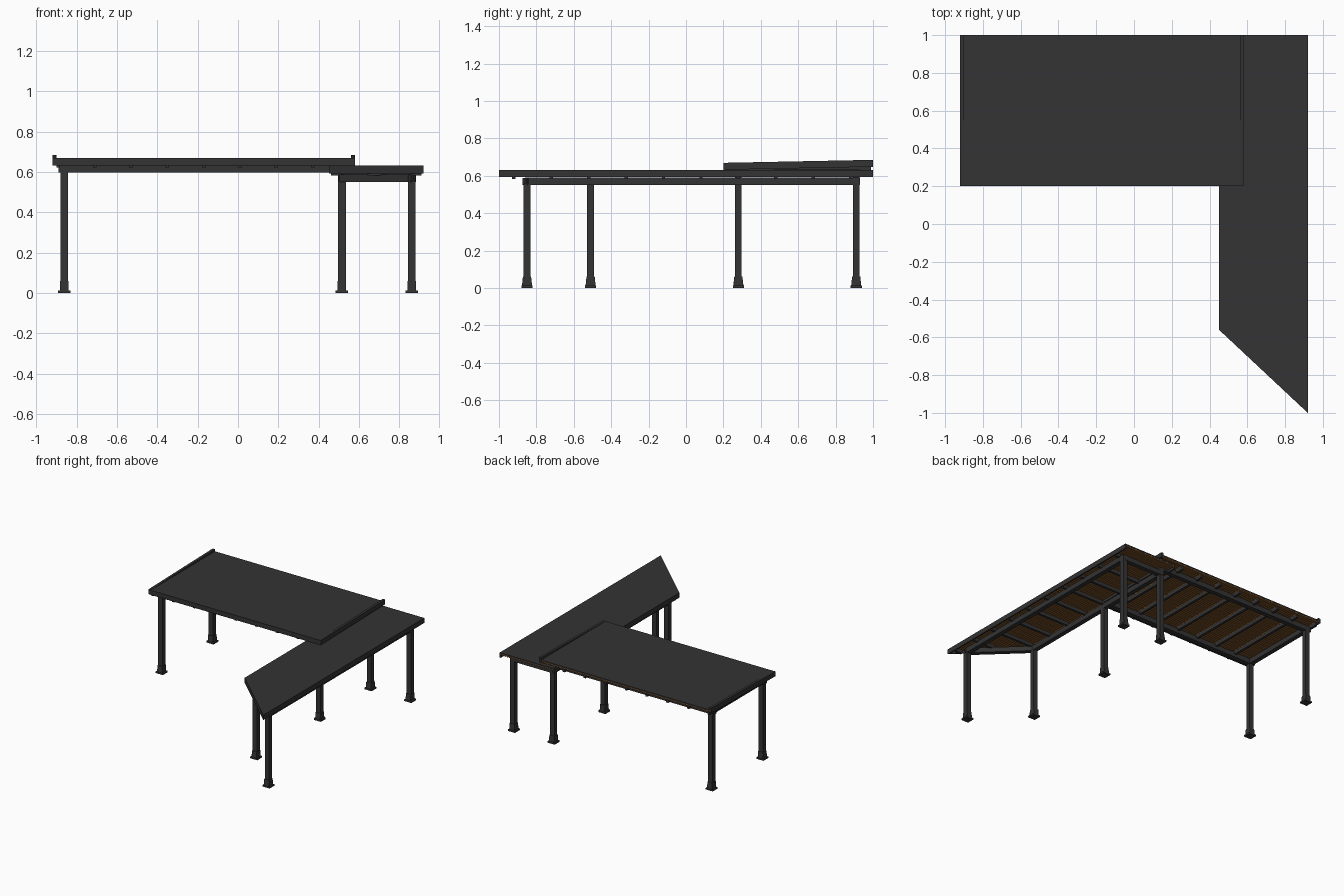
import bpy
import math
from mathutils import Vector

if "Cube" in bpy.data.objects:
    bpy.data.objects.remove(bpy.data.objects["Cube"], do_unlink=True)


def make_material(name, rgb):
    mat = bpy.data.materials.new(name)
    mat.use_nodes = True
    mat.diffuse_color = (*rgb, 1)
    mat.node_tree.nodes["Principled BSDF"].inputs["Base Color"].default_value = (*rgb, 1)
    return mat


DARK = make_material("charcoal metal", (0.033, 0.033, 0.033))
BROWN = make_material("brown lining", (0.2, 0.085, 0.022))


def make_object(name, verts, faces, mat):
    mesh = bpy.data.meshes.new(name)
    mesh.from_pydata(verts, [], faces)
    mesh.materials.append(mat)
    obj = bpy.data.objects.new(name, mesh)
    bpy.context.collection.objects.link(obj)
    return obj


def loft(name, low, high, mat=DARK):
    """Closed solid between two matching rings of points."""
    n = len(low)
    faces = [tuple(reversed(range(n))), tuple(range(n, 2 * n))]
    faces += [(i, (i + 1) % n, (i + 1) % n + n, i + n) for i in range(n)]
    return make_object(name, list(low) + list(high), faces, mat)


def prism(name, outline, z0, z1, mat=DARK):
    return loft(name, [(x, y, z0) for x, y in outline], [(x, y, z1) for x, y in outline], mat)


def rect(cx, cy, hx, hy):
    return [(cx - hx, cy - hy), (cx + hx, cy - hy), (cx + hx, cy + hy), (cx - hx, cy + hy)]


def bar(name, start, end, width, z0, z1, rise=0):
    """Straight beam on a plan line; rise lifts its far end."""
    a, b = Vector(start), Vector(end)
    d = (b - a).normalized() * width / 2
    side = Vector((-d.y, d.x))
    plan = [(a - side, 0), (b - side, rise), (b + side, rise), (a + side, 0)]
    return loft(name, [(p.x, p.y, z0 + r) for p, r in plan], [(p.x, p.y, z1 + r) for p, r in plan])


def ribbed_lining(name, x0, x1, front, back, z0, z1):
    """Ceiling sheet with trapezoid ribs running front to back."""
    ribs = round((x1 - x0) / 0.02)
    pitch = (x1 - x0) / ribs
    profile = [(x0 + (i + f) * pitch, z) for i in range(ribs)
               for f, z in ((0, z0), (0.5, z0), (0.6, z0 + 0.005), (0.9, z0 + 0.005))]
    profile.append((x1, z0))
    verts, faces = [], []
    for x, z in profile:
        verts += [(x, front(x), z), (x, back, z), (x, back, z1), (x, front(x), z1)]
    for i in range(len(profile) - 1):
        a, b = 4 * i, 4 * i + 4
        faces += [(a + k, a + (k + 1) % 4, b + (k + 1) % 4, b + k) for k in range(4)]
    faces += [(3, 2, 1, 0), tuple(len(verts) - 4 + k for k in range(4))]
    return make_object(name, verts, faces, BROWN)


# Plan dimensions
L, R, BACK, FRONT = 0.45, 0.92, 1.0, -1.0          # side roof
UL, UR, UF = -0.92, 0.58, 0.2                      # main roof
SLOPE = (FRONT + 0.56) / (R - L)
POST_X, SIDE_X, FAR_X = 0.515, 0.86, -0.86
POST_F, POST_B = 0.28, 0.91


def diagonal(x, inset=0.0):
    return -0.56 + SLOPE * (x - L) + inset * math.hypot(1, SLOPE)


# Side roof: deck, lining and mitred edge trim
T = 0.01
prism("side_roof_deck", [(L, diagonal(L)), (R, FRONT), (R, BACK), (L, BACK)], 0.621, 0.631)
ribbed_lining("side_roof_lining", L + T, R - T, lambda x: diagonal(x, T), BACK - 0.002, 0.61, 0.621)
prism("side_roof_trim",
      [(L, BACK), (L, diagonal(L)), (R, FRONT), (R, BACK), (R - T, BACK),
       (R - T, diagonal(R - T, T)), (L + T, diagonal(L + T, T)), (L + T, BACK)], 0.592, 0.621)

# Side roof joists, trimmed by the diagonal end
for i in range(10):
    y = -0.92 + i * 0.2
    start = max(L + T, L + (y + 0.56) / SLOPE + 0.02)
    bar(f"side_joist_{i + 1}", (start, y), (R - T, y), 0.018, 0.583, 0.611)

# Side roof beams
bar("side_outer_beam", (SIDE_X, -0.86), (SIDE_X, 0.93), 0.036, 0.55, 0.59)
bar("side_inner_beam", (POST_X, -0.53), (POST_X, 0.93), 0.036, 0.55, 0.59)
bar("side_back_beam", (POST_X, POST_B), (SIDE_X, POST_B), 0.036, 0.55, 0.588)
bar("side_diagonal_beam", (POST_X, -0.52), (SIDE_X + 0.01, -0.86), 0.036, 0.55, 0.588)

# Main roof: deck, lining, front trim and rising side trims
prism("main_roof_deck", [(UL, UF), (UR, UF), (UR, BACK), (UL, BACK)], 0.659, 0.668)
ribbed_lining("main_roof_lining", UL + T, UR - T, lambda x: UF + T, BACK - 0.002, 0.647, 0.659)
bar("main_front_trim", (UL, UF + T / 2), (UR, UF + T / 2), T, 0.632, 0.668)
for name, x in (("main_right_trim", UL + T), ("main_left_trim", UR - T)):
    bar(name, (x, UF), (x, BACK), 2 * T, 0.632, 0.669, 0.016)

# Main roof joists
for i in range(8):
    x = -0.89 + i * 0.18
    bar(f"main_joist_{i + 1}", (x, UF + T), (x, BACK - 0.01), 0.018, 0.621, 0.648)

# Main roof beams
for name, y in (("main_front_beam", POST_F), ("main_back_beam", POST_B)):
    bar(name, (-0.89, y), (POST_X + 0.018, y), 0.036, 0.596, 0.636)
for name, x in (("main_right_beam", FAR_X), ("main_left_beam", POST_X)):
    bar(name, (x, POST_F), (x, POST_B), 0.036, 0.596, 0.635)

# Recessed lamps in the main lining
for i, (x, y) in enumerate([(x, y) for x in (-0.73, 0.0) for y in (0.4, 0.72)]):
    ring = [(x + 0.016 * math.cos(a * math.pi / 8), y + 0.016 * math.sin(a * math.pi / 8))
            for a in range(16)]
    prism(f"ceiling_lamp_{i + 1}", ring, 0.643, 0.65)

# Posts with base plates and tapered foot brackets
posts = [(FAR_X, POST_F, 0.6), (FAR_X, POST_B, 0.6), (POST_X, POST_F, 0.6), (POST_X, POST_B, 0.6),
         (SIDE_X, POST_B, 0.555), (SIDE_X, -0.85, 0.555), (POST_X, -0.51, 0.555)]
for i, (x, y, top) in enumerate(posts, 1):
    prism(f"post_{i}", rect(x, y, 0.019, 0.018), 0, top)
    prism(f"post_plate_{i}", rect(x, y, 0.031, 0.03), 0, 0.012)
    loft(f"post_bracket_{i}",
         [(px, py, 0.012) for px, py in rect(x, y, 0.021, 0.027)],
         [(px, py, 0.06) for px, py in rect(x, y, 0.021, 0.022)])
